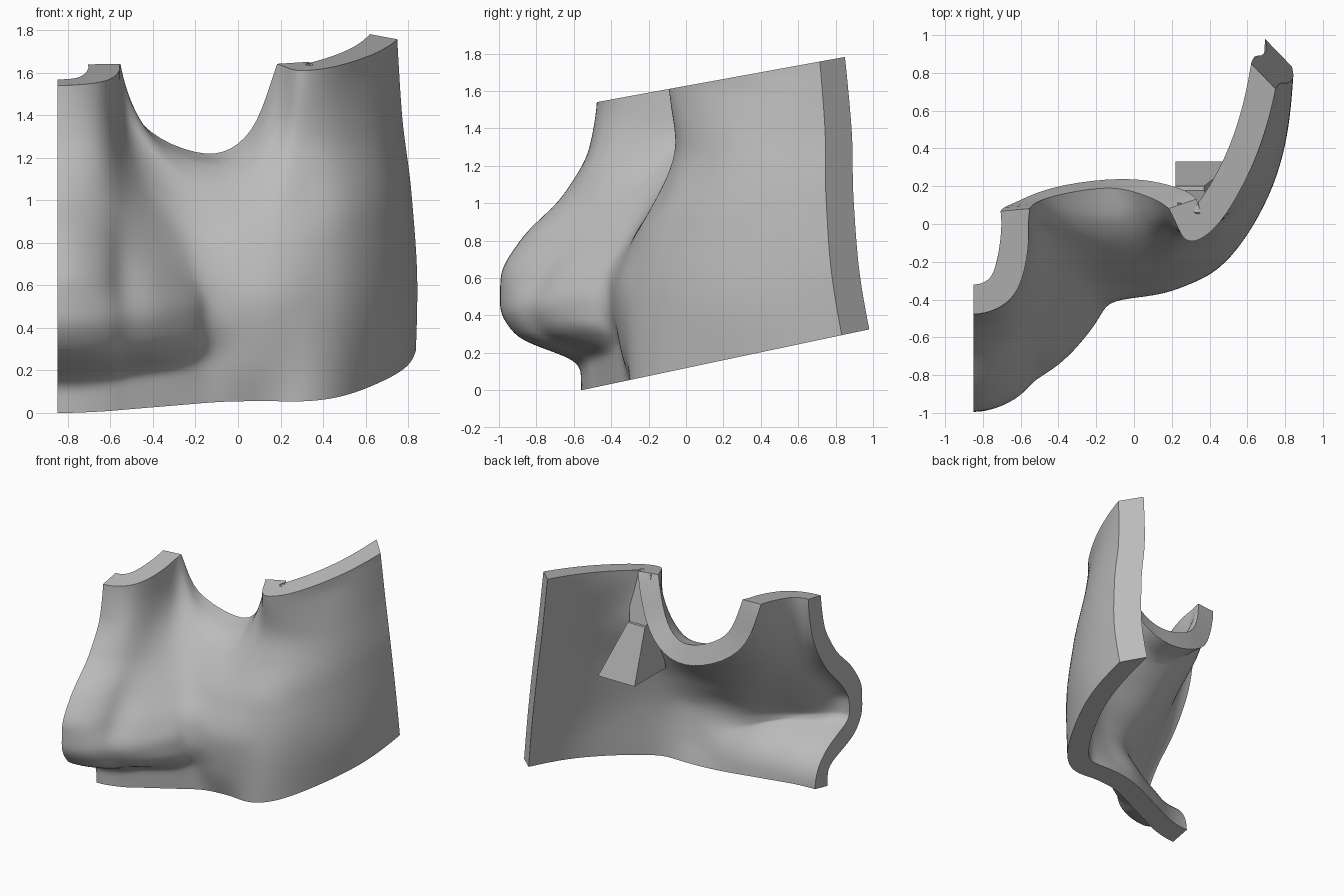
import bpy
import bmesh
from mathutils import Vector

if "Cube" in bpy.data.objects:
    bpy.data.objects.remove(bpy.data.objects["Cube"])

grey = bpy.data.materials.new("plain grey")
grey.use_nodes = True
grey.diffuse_color = (0.5, 0.5, 0.5, 1)
grey.node_tree.nodes["Principled BSDF"].inputs["Base Color"].default_value = grey.diffuse_color

THICKNESS = 0.15
ROW_TOP = 1.9
BLEND_START = 0.7
ROWS = 170
STEPS = 6
FADE = 30

# Upright guide curves, each a few (x, y, z) points from the bottom up
nose_ridge = [(-.85, y, z) for y, z in (
    (-.57, 0), (-.57, .11), (-.63, .17), (-.77, .22), (-.92, .29), (-1.01, .45),
    (-1.01, .6), (-.91, .8), (-.665, 1.05), (-.52, 1.3), (-.485, 1.6), (-.485, ROW_TOP))]
tip_side = [(-.62, -.52, 0), (-.62, -.54, .16), (-.62, -.7, .22), (-.62, -.84, .28), (-.62, -.93, .45),
            (-.63, -.91, .6), (-.64, -.79, .8), (-.66, -.59, 1.05), (-.67, -.42, 1.6), (-.67, -.42, ROW_TOP)]
tip_crease = [(-.55, -.49, 0), (-.53, -.5, .18), (-.53, -.65, .24), (-.53, -.77, .31), (-.53, -.83, .45),
              (-.55, -.77, .6), (-.56, -.65, .8), (-.57, -.48, 1.05), (-.59, -.29, 1.5), (-.59, -.29, ROW_TOP)]
wing_front = [(-.4, -.43, 0), (-.38, -.45, .21), (-.38, -.58, .25), (-.38, -.7, .33), (-.38, -.74, .45),
              (-.4, -.69, .6), (-.44, -.53, .8), (-.5, -.35, 1.05), (-.555, -.11, 1.45), (-.56, -.12, ROW_TOP)]
wing_side = [(-.25, -.37, 0), (-.22, -.39, .23), (-.2, -.53, .36), (-.2, -.53, .48),
             (-.23, -.49, .6), (-.3, -.37, .8), (-.42, -.22, 1.05), (-.53, .02, 1.4), (-.565, .06, 1.7)]
wing_crease = [(-.1, -.31, 0), (-.13, -.35, .25), (-.14, -.42, .45), (-.16, -.41, .6),
               (-.2, -.3, .8), (-.28, -.13, 1.05), (-.38, .03, 1.25), (-.45, .14, 1.36)]
eye_low = [(.02, -.28, 0), (.02, -.36, .25), (.02, -.39, .5), (-.02, -.29, .8),
           (-.07, -.13, 1.03), (-.12, .02, 1.16), (-.15, .19, 1.22)]
eye_outer = [(.14, -.28, 0), (.15, -.34, .25), (.15, -.37, .5), (.14, -.28, .8),
             (.1, -.13, 1.05), (.07, 0, 1.2), (.06, .15, 1.33)]
eye_corner = [(.24, -.3, 0), (.27, -.33, .5), (.24, -.26, .8), (.22, -.12, 1.1), (.2, 0, 1.35), (.205, .06, 1.7)]
cheek_front = [(.36, -.29, 0), (.38, -.28, .4), (.36, -.22, .8), (.32, -.1, 1.1), (.29, -.06, 1.3),
               (.29, -.11, 1.6), (.29, -.12, ROW_TOP)]
cheek_turn = [(.52, -.16, 0), (.54, -.15, .5), (.52, -.09, .9), (.46, 0, 1.3), (.45, 0, ROW_TOP)]
cheek_side = [(.7, .2, .1), (.72, .15, .5), (.7, .17, .9), (.65, .22, 1.3), (.6, .25, 1.6)]
cheek_back = [(.8, .53, .1), (.815, .47, .5), (.79, .48, 1), (.73, .48, 1.4), (.69, .48, 1.7)]
jaw_side = [(.835, .86, .2), (.845, .8, .6), (.815, .76, 1.05), (.77, .73, 1.4), (.75, .715, 1.76)]
back_edge = [(.845, 1.18, .2), (.865, 1.13, .6), (.845, 1.08, 1.05), (.81, 1.05, 1.4), (.8, 1.03, 1.76)]

guides = [nose_ridge, tip_side, tip_crease, wing_front, wing_side, wing_crease, eye_low, eye_outer,
          eye_corner, cheek_front, cheek_turn, cheek_side, cheek_back, jaw_side, back_edge]
rim_guides = (wing_side, wing_crease, eye_low, eye_outer, eye_corner)


def hermite(p, q, m, n, t):
    """Smooth step from p to q with end slopes m and n."""
    return p + m * t + (3 * (q - p) - 2 * m - n) * t ** 2 + (2 * (p - q) + m + n) * t ** 3


def point_at(guide, z):
    """Point on a guide at height z, without overshoot."""
    if z <= guide[0][2] or z >= guide[-1][2]:
        end = guide[0] if z <= guide[0][2] else guide[-1]
        return Vector((end[0], end[1], z))
    k = max(i for i in range(len(guide) - 1) if guide[i][2] <= z)
    span = guide[k + 1][2] - guide[k][2]

    def slope(i, axis):
        if i == 0 or i == len(guide) - 1:
            j = min(i, len(guide) - 2)
            return (guide[j + 1][axis] - guide[j][axis]) / (guide[j + 1][2] - guide[j][2])
        a = (guide[i][axis] - guide[i - 1][axis]) / (guide[i][2] - guide[i - 1][2])
        b = (guide[i + 1][axis] - guide[i][axis]) / (guide[i + 1][2] - guide[i][2])
        return 2 * a * b / (a + b) if a * b > 0 else 0

    t = (z - guide[k][2]) / span
    x, y = (hermite(guide[k][a], guide[k + 1][a], slope(k, a) * span, slope(k + 1, a) * span, t)
            for a in (0, 1))
    return Vector((x, y, z))


def loft_row(z):
    """One line of points across all guides, with rim guides ending at the eye opening."""
    pts = []
    for guide in guides:
        top = guide[-1][2] if guide in rim_guides else ROW_TOP
        h = z if z < BLEND_START else BLEND_START + (z - BLEND_START) * (top - BLEND_START) / (ROW_TOP - BLEND_START)
        pts.append(point_at(guide, h))
    first = Vector((2 * pts[0].x - pts[1].x, pts[1].y, pts[1].z))
    ext = [first] + pts + [2 * pts[-1] - pts[-2]]
    row = []
    for i in range(1, len(ext) - 2):
        m, n = (ext[i + 1] - ext[i - 1]) / 2, (ext[i + 2] - ext[i]) / 2
        row += [hermite(ext[i], ext[i + 1], m, n, s / STEPS) for s in range(STEPS)]
    return row + [pts[-1]]


def relax(grid, rounds):
    """Even out a grid of points, fading toward the rim; the middle edge keeps its x."""
    for _ in range(rounds):
        old = [[p.copy() for p in row] for row in grid]
        for r in range(1, len(grid) - 1):
            strength = 0.7 * min(1, (ROWS - r) / FADE)
            for c in range(len(grid[0]) - 1):
                side = old[r][c - 1] if c else old[r][1]
                mean = (side + old[r][c + 1] + old[r - 1][c] + old[r + 1][c]) / 4
                if c == 0:
                    mean.x = old[r][0].x
                grid[r][c] = old[r][c].lerp(mean, strength)


def finish(name, bm, smooth):
    bmesh.ops.recalc_face_normals(bm, faces=bm.faces[:])
    mesh = bpy.data.meshes.new(name)
    bm.to_mesh(mesh)
    bm.free()
    mesh.materials.append(grey)
    obj = bpy.data.objects.new(name, mesh)
    bpy.context.collection.objects.link(obj)
    if smooth:
        bpy.ops.object.select_all(action="DESELECT")
        obj.select_set(True)
        bpy.context.view_layer.objects.active = obj
        bpy.ops.object.shade_smooth_by_angle(angle=0.7)


# Face shell: outer skin, offset inner skin and joining walls
bm = bmesh.new()
skin = [loft_row(-.1 + (ROW_TOP + .1) * r / ROWS) for r in range(ROWS + 1)]
relax(skin, 14)
outer = [[bm.verts.new(p) for p in row] for row in skin]
cols = len(outer[0])
for r in range(ROWS):
    for c in range(cols - 1):
        bm.faces.new((outer[r][c], outer[r][c + 1], outer[r + 1][c + 1], outer[r + 1][c]))
bm.normal_update()
normals = {v: v.normal.copy() for v in bm.verts}
for _ in range(8):
    for row in outer:
        normals[row[0]].x = 0
    normals = {v: sum((normals[e.other_vert(v)] for e in v.link_edges), normals[v] * 2).normalized()
               for v in normals}
for row in outer:
    normals[row[0]].x = 0
lining = [[v.co - normals[v].normalized() * THICKNESS for v in row] for row in outer]
relax(lining, 24)
inner = [[bm.verts.new(p) for p in row] for row in lining]
for r in range(ROWS):
    for c in range(cols - 1):
        bm.faces.new((inner[r][c], inner[r + 1][c], inner[r + 1][c + 1], inner[r][c + 1]))
    for c in (0, cols - 1):
        bm.faces.new((outer[r][c], outer[r + 1][c], inner[r + 1][c], inner[r][c]))
for r in (0, ROWS):
    for c in range(cols - 1):
        bm.faces.new((outer[r][c], outer[r][c + 1], inner[r][c + 1], inner[r][c]))
bmesh.ops.recalc_face_normals(bm, faces=bm.faces[:])

# Flat trims: sloping top, sloping bottom, middle plane and slanted back end
for spot, direction in (((0, 0, 1.627), (0, -.182, 1)), ((0, 0, .118), (0, .2115, -1)),
                        ((-.849, 0, 0), (-1, 0, 0)), ((.75, .715, 1.755), (.2, .188, .027))):
    cut = bmesh.ops.bisect_plane(bm, geom=bm.verts[:] + bm.edges[:] + bm.faces[:],
                                 plane_co=spot, plane_no=direction, clear_outer=True)
    rim = [e for e in cut["geom_cut"] if isinstance(e, bmesh.types.BMEdge) and e.is_boundary]
    bmesh.ops.triangle_fill(bm, edges=rim, use_beauty=True, normal=direction)
finish("face_shell", bm, True)


# Support behind the outer eye corner: two tapered blocks
def tapered_block(name, low, high):
    """Each end is (left x, right x, front y, back y, z)."""
    block = bmesh.new()
    bmesh.ops.create_cube(block, size=1)
    for v in block.verts:
        x0, x1, y0, y1, z = high if v.co.z > 0 else low
        v.co = (x1 if v.co.x > 0 else x0, y1 if v.co.y > 0 else y0, z)
    finish(name, block, False)


tapered_block("support_foot", (.22, .54, -.06, .33, .84), (.22, .37, .03, .2, 1.26))
tapered_block("support_post", (.22, .37, .03, .18, 1.25), (.23, .41, .06, .11, 1.637))
